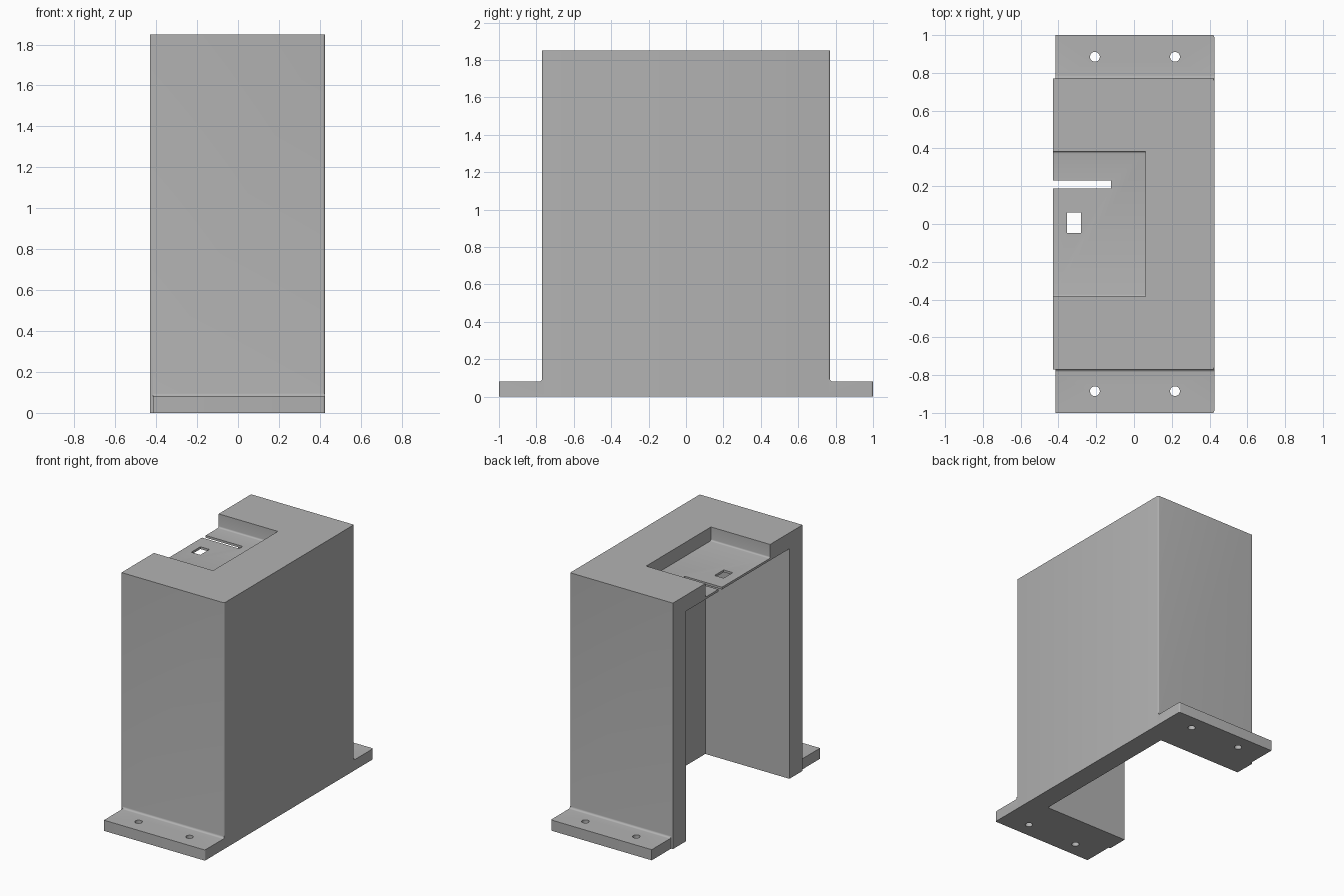
import bpy, bmesh, math
from mathutils import Matrix, Vector

cube = bpy.data.objects.get("Cube")
if cube:
    bpy.data.objects.remove(cube, do_unlink=True)

GREY = bpy.data.materials.new("plain grey")
GREY.use_nodes = True
GREY.diffuse_color = (0.448, 0.448, 0.448, 1)
GREY.node_tree.nodes["Principled BSDF"].inputs["Base Color"].default_value = GREY.diffuse_color

X0, X1, Y, TOP = -0.43, 0.425, 0.77, 1.85      # housing extents
WALL, UNDER, FLOOR = 0.155, 1.73, 1.747        # wall, ceiling, recess floor
FLANGE, FILLET = 0.08, 0.015


def finish(name, bm):
    bmesh.ops.recalc_face_normals(bm, faces=bm.faces)
    mesh = bpy.data.meshes.new(name)
    bm.to_mesh(mesh)
    bm.free()
    mesh.materials.append(GREY)
    obj = bpy.data.objects.new(name, mesh)
    bpy.context.collection.objects.link(obj)
    return obj


def box(name, lo, hi, rounded=None, radius=0.01):
    """Box between two corners; edges chosen by a rule on (midpoint, direction) are rounded."""
    lo, hi = Vector(lo), Vector(hi)
    bm = bmesh.new()
    bmesh.ops.create_cube(bm, size=1, matrix=Matrix.Translation((lo + hi) / 2)
                          @ Matrix.Diagonal((*(hi - lo), 1)))
    if rounded:
        edges = [e for e in bm.edges if rounded((e.verts[0].co + e.verts[1].co) / 2,
                                                e.verts[1].co - e.verts[0].co)]
        bmesh.ops.bevel(bm, geom=edges, offset=radius, segments=4, profile=0.5, affect='EDGES')
    return finish(name, bm)


def flange(name, side):
    """Foot flange with a fillet running up the housing wall."""
    inner = Y - 0.05
    pts = [(inner, 0), (1, 0), (1, FLANGE)]
    for i in range(7):
        a = math.radians(270 - 15 * i)
        pts.append((Y + FILLET + FILLET * math.cos(a), FLANGE + FILLET + FILLET * math.sin(a)))
    pts.append((inner, FLANGE + FILLET))
    bm = bmesh.new()
    face = bm.faces.new([bm.verts.new((-0.415, side * y, z)) for y, z in pts])
    out = bmesh.ops.extrude_face_region(bm, geom=[face])
    moved = [v for v in out["geom"] if isinstance(v, bmesh.types.BMVert)]
    bmesh.ops.translate(bm, verts=moved, vec=(X1 + 0.415, 0, 0))
    corner = [e for e in bm.edges if all(abs(v.co.y) > 0.99 and v.co.x > 0.4 for v in e.verts)]
    bmesh.ops.bevel(bm, geom=corner, offset=0.01, segments=4, profile=0.5, affect='EDGES')
    return finish(name, bm)


def drill(name, x, y):
    bm = bmesh.new()
    bmesh.ops.create_cone(bm, cap_ends=True, segments=32, radius1=0.026, radius2=0.026,
                          depth=0.4, matrix=Matrix.Translation((x, y, 0)))
    return finish(name, bm)


# Housing block with softened vertical corners on the closed side
housing = box("housing", (X0, -Y, 0), (X1, Y, TOP),
              lambda m, d: abs(d.z) > 1 and m.x > 0)

# Mounting flanges at both ends
joins = [flange("front_flange", -1), flange("back_flange", 1)]

# Cavity open below and on one side, top recess, slot and small window
cuts = [
    box("cavity_cutter", (X0 - 0.1, -Y + WALL, -0.1), (X1 - WALL, Y - WALL, UNDER)),
    box("recess_cutter", (X0 - 0.1, -0.385, FLOOR), (0.062, 0.385, TOP + 0.1),
        lambda m, d: abs(d.x) > 0.1 and m.z < TOP, 0.012),
    box("slot_cutter", (X0 - 0.1, 0.187, 1.6), (-0.122, 0.23, 1.8)),
    box("window_cutter", (-0.355, -0.048, 1.6), (-0.28, 0.06, 1.8)),
]
# Screw holes
for x in (-0.207, 0.217):
    for y in (-0.885, 0.885):
        cuts.append(drill("screw_hole_cutter", x, y))

for tools, operation in ((joins, 'UNION'), (cuts, 'DIFFERENCE')):
    for tool in tools:
        tool.hide_render = True
        mod = housing.modifiers.new(tool.name, 'BOOLEAN')
        mod.operation, mod.solver, mod.object = operation, 'EXACT', tool

# Bake the booleans and drop the helpers
graph = bpy.context.evaluated_depsgraph_get()
baked = bpy.data.meshes.new_from_object(housing.evaluated_get(graph))
housing.modifiers.clear()
housing.data = baked
for tool in joins + cuts:
    bpy.data.objects.remove(tool, do_unlink=True)

bpy.ops.object.select_all(action='DESELECT')
housing.select_set(True)
bpy.context.view_layer.objects.active = housing
bpy.ops.object.shade_smooth_by_angle(angle=math.radians(30))
